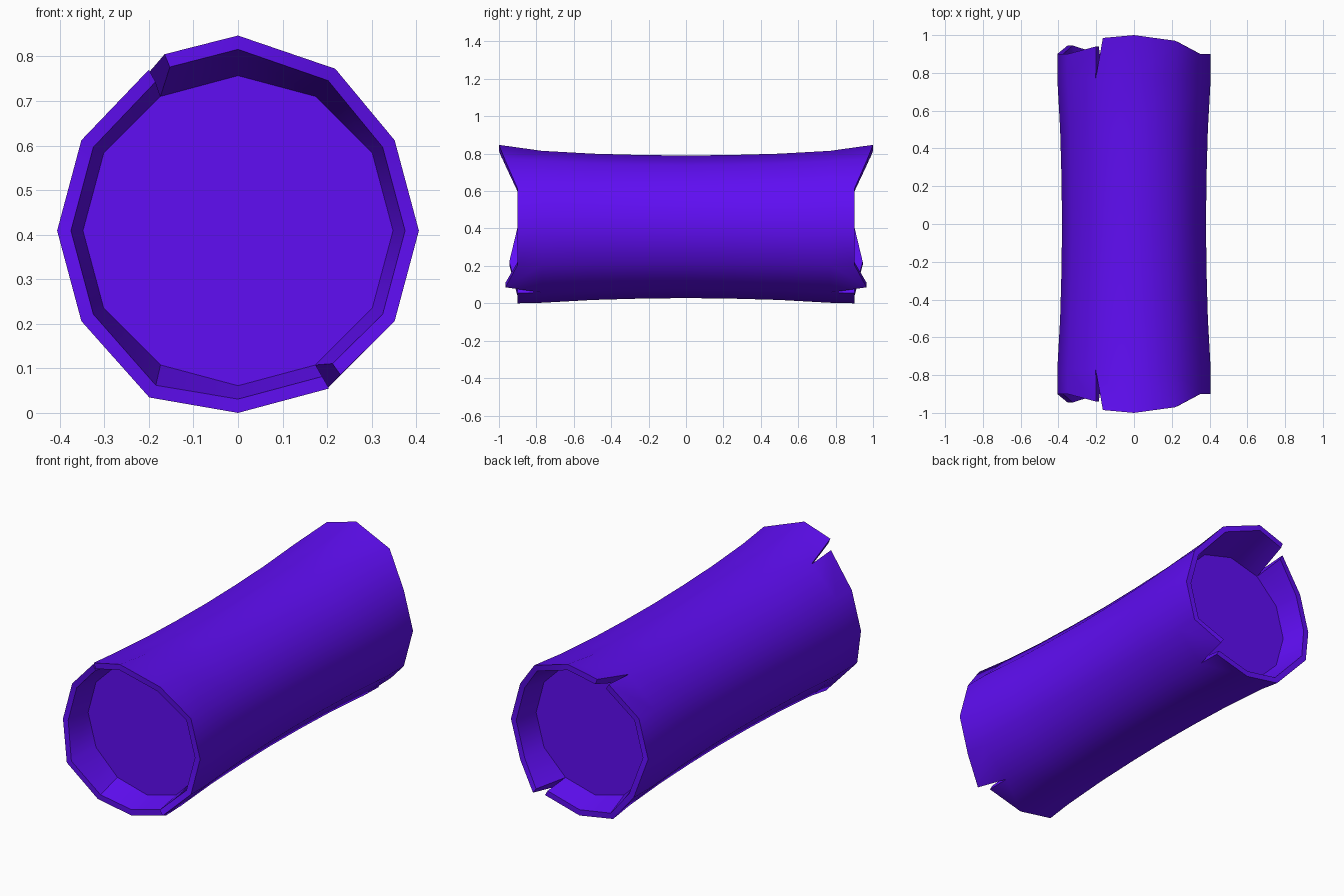
import bpy, bmesh, math

if "Cube" in bpy.data.objects:
    bpy.data.objects.remove(bpy.data.objects["Cube"])

CZ = 0.409
SIDES = 12
WALL = 0.031
CAP_Y = 0.77

def point(angle, r, y):
    a = math.radians(angle)
    return (r * math.sin(a), y, CZ + r * math.cos(a))

# Body profile (y, radius), narrowing toward the middle
profile = [(-0.77, 0.406), (-0.5, 0.391), (-0.25, 0.384), (0, 0.381),
           (0.25, 0.384), (0.5, 0.391), (0.77, 0.406)]

# Jagged rim: (body corner, angle, radius, y); a repeated corner is a split
rim = [(0, 0, 0.438, 1.0), (1, 31, 0.424, 0.97), (2, 60, 0.406, 0.9),
       (3, 90, 0.406, 0.9), (4, 120, 0.406, 0.9), (5, 144.6, 0.397, 0.965),
       (5, 150, 0.409, 0.9), (6, 180, 0.409, 0.9), (7, 208, 0.424, 0.9),
       (8, 240, 0.406, 0.945), (9, 270, 0.406, 0.9), (10, 300, 0.406, 0.9),
       (11, 331, 0.413, 0.94), (11, 337.4, 0.429, 0.985)]

bm = bmesh.new()
rings = [[bm.verts.new(point(i * 360 / SIDES, r, y)) for i in range(SIDES)]
         for y, r in profile]

# Bark
for a, b in zip(rings, rings[1:]):
    for i in range(SIDES):
        j = (i + 1) % SIDES
        bm.faces.new((a[i], a[j], b[j], b[i]))

# Splintered ends, each with a recessed flat core
for side, base in ((-1, rings[0]), (1, rings[-1])):
    core = [bm.verts.new(point(i * 360 / SIDES, 0.348, side * CAP_Y))
            for i in range(SIDES)]
    outer = [bm.verts.new(point(a, r, side * y)) for _, a, r, y in rim]
    inner = [bm.verts.new(point(a, r - WALL, side * y)) for _, a, r, y in rim]
    bm.faces.new(core)
    for k in range(len(rim)):
        n = (k + 1) % len(rim)
        i, j = rim[k][0], rim[n][0]
        if i == j:
            # two side walls of the split
            for m in (k, n):
                bm.faces.new((base[i], outer[m], inner[m], core[i]))
        else:
            bm.faces.new((base[i], base[j], outer[n], outer[k]))
            bm.faces.new((outer[k], outer[n], inner[n], inner[k]))
            bm.faces.new((inner[k], inner[n], core[j], core[i]))

bmesh.ops.recalc_face_normals(bm, faces=bm.faces)
mesh = bpy.data.meshes.new("hollow_log")
bm.to_mesh(mesh)
bm.free()
log = bpy.data.objects.new("hollow_log", mesh)
bpy.context.collection.objects.link(log)

mat = bpy.data.materials.new("purple_bark")
mat.diffuse_color = (0.115, 0.004, 0.9, 1)
mat.use_nodes = True
mat.node_tree.nodes["Principled BSDF"].inputs["Base Color"].default_value = mat.diffuse_color
mesh.materials.append(mat)

bpy.context.view_layer.objects.active = log
log.select_set(True)
bpy.ops.object.shade_smooth_by_angle(angle=math.radians(35))
